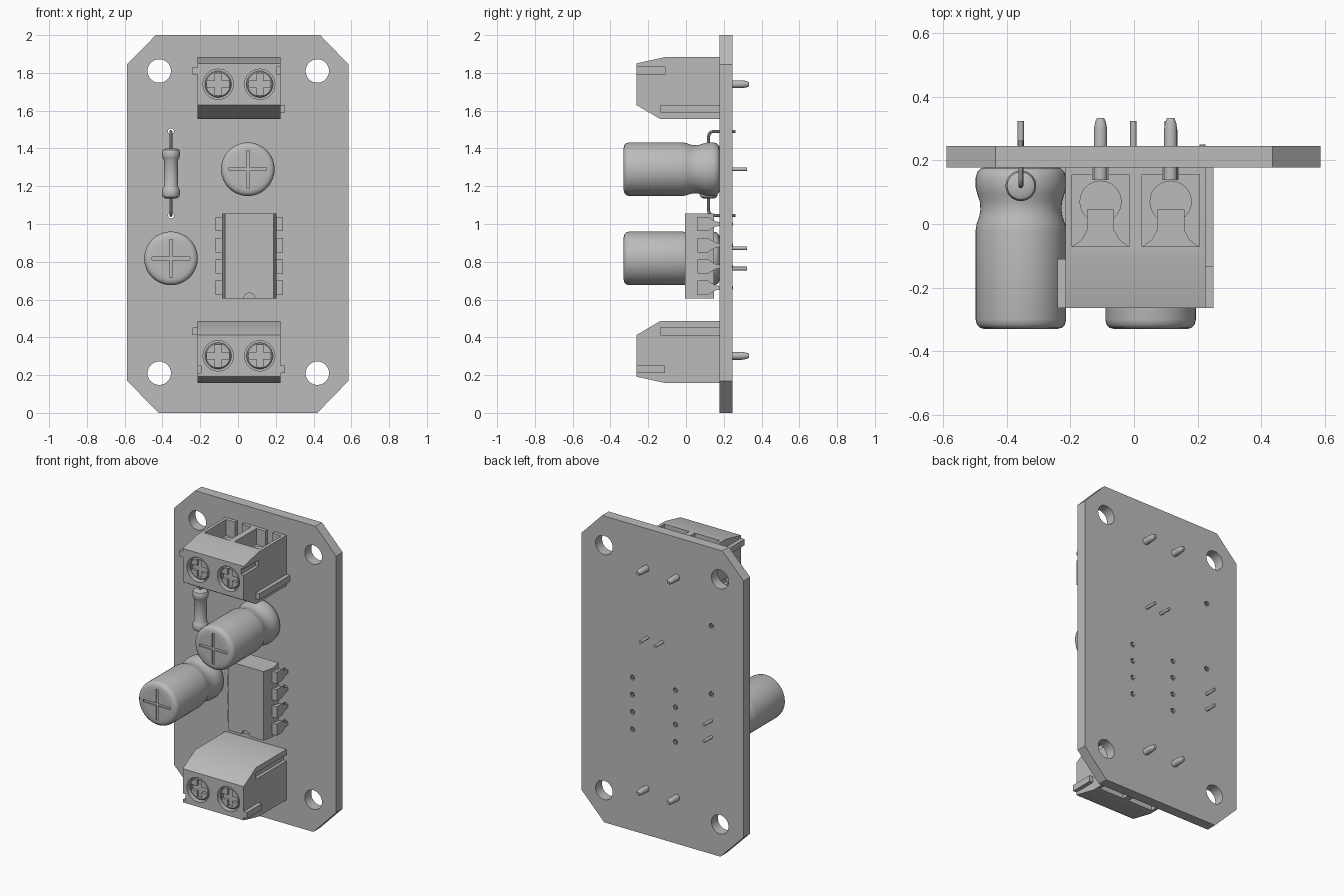
import bpy, bmesh
from math import pi, sin, cos, radians
from mathutils import Matrix, Vector

cube = bpy.data.objects.get("Cube")
if cube:
    bpy.data.objects.remove(cube, do_unlink=True)

GREY = (0.5, 0.5, 0.5, 1)
mat = bpy.data.materials.new("plain grey")
mat.use_nodes = True
mat.diffuse_color = GREY
mat.node_tree.nodes["Principled BSDF"].inputs["Base Color"].default_value = GREY


def finish(bm, name, angle=35):
    bmesh.ops.remove_doubles(bm, verts=bm.verts, dist=1e-5)
    bmesh.ops.recalc_face_normals(bm, faces=bm.faces)
    me = bpy.data.meshes.new(name)
    bm.to_mesh(me)
    bm.free()
    me.materials.append(mat)
    me.shade_smooth()
    me.set_sharp_from_angle(angle=radians(angle))
    ob = bpy.data.objects.new(name, me)
    bpy.context.collection.objects.link(ob)
    return ob


def prism(name, pts, axis, lo, hi):
    """Extrude a 2D outline along x (outline y,z), y (x,z) or z (x,y)."""
    def place(p, h):
        c = list(p)
        c.insert("xyz".index(axis), h)
        return c
    bm = bmesh.new()
    ends = [[bm.verts.new(place(p, h)) for p in pts] for h in (lo, hi)]
    for ring in ends:
        bm.faces.new(ring)
    n = len(pts)
    for i in range(n):
        j = (i + 1) % n
        bm.faces.new((ends[0][i], ends[0][j], ends[1][j], ends[1][i]))
    return finish(bm, name)


def box(name, x, y, z):
    return prism(name, [(x[0], z[0]), (x[1], z[0]), (x[1], z[1]), (x[0], z[1])], "y", *y)


def lathe(name, profile, x=0, z=0, seg=32):
    """Turn a (radius, y) profile round the y direction."""
    bm = bmesh.new()
    rings = []
    for r, y in profile:
        rings.append([bm.verts.new((x + r * cos(2 * pi * i / seg), y, z + r * sin(2 * pi * i / seg)))
                      for i in range(seg)])
    for a, b in zip(rings, rings[1:]):
        for i in range(seg):
            j = (i + 1) % seg
            bm.faces.new((a[i], a[j], b[j], b[i]))
    bm.faces.new(rings[0])
    bm.faces.new(rings[-1])
    return finish(bm, name)


def cut(ob, cutters):
    """Subtract the cutters, bake the result and delete them."""
    for c in cutters:
        c.hide_render = True
        m = ob.modifiers.new("cut", "BOOLEAN")
        m.operation, m.solver, m.object = "DIFFERENCE", "EXACT", c
    bpy.context.view_layer.update()
    dg = bpy.context.evaluated_depsgraph_get()
    me = bpy.data.meshes.new_from_object(ob.evaluated_get(dg))
    ob.modifiers.clear()
    ob.data = me
    me.shade_smooth()
    me.set_sharp_from_angle(angle=radians(35))
    for c in cutters:
        bpy.data.objects.remove(c, do_unlink=True)
    return ob


FRONT, BACK = 0.178, 0.245
RES_X, RES_Z = -0.355, (1.045, 1.49)
LEG_Z = (0.662, 0.775, 0.888, 1.0)
LEG_X = (-0.095, 0.215)

# Board with clipped corners, mounting holes and small lead holes
board = prism("board", [(-0.42, 0), (0.42, 0), (0.585, 0.17), (0.585, 1.845), (0.435, 2),
                        (-0.435, 2), (-0.588, 1.845), (-0.588, 0.17)], "y", FRONT, BACK)
holes = [(x, z, 0.062) for x in (-0.417, 0.42) for z in (0.21, 1.81)]
holes += [(RES_X, z, 0.016) for z in RES_Z]
holes += [(x, z, 0.016) for x in LEG_X for z in LEG_Z]
cut(board, [lathe("cutter", [(r, 0.1), (r, 0.3)], x, z, 32 if r > 0.05 else 12) for x, z, r in holes])


# Screw terminal blocks, the lower one turned upside down
def terminal(label, z, turn):
    parts = []
    body = prism(label + "_terminal_body",
                 [(FRONT, 0.165), (-0.105, 0.165), (-0.263, 0.13), (-0.263, -0.09),
                  (-0.135, -0.165), (FRONT, -0.165)], "x", -0.22, 0.22)
    cutters = [box("cutter", (0.2, 0.3), (-0.3, -0.11), (0.072, 0.112))]
    cutters.append(box("cutter", (-0.3, -0.2), (-0.135, 0.2), (-0.13, -0.09)))
    for x in (-0.11, 0.11):
        cutters += [
            lathe("cutter", [(0.08, -0.3), (0.08, -0.22)], x, 0.02),
            box("cutter", (x - 0.09, x + 0.09), (-0.07, 0.155), (0.06, 0.2)),
            box("cutter", (x - 0.025, x + 0.025), (0.14, 0.2), (0.02, 0.2)),
        ]
    parts.append(cut(body, cutters))
    parts.append(box(label + "_terminal_tab", (-0.245, -0.219), (-0.263, -0.11), (0.072, 0.112)))
    parts.append(box(label + "_terminal_rail", (0.219, 0.245), (-0.135, FRONT), (-0.13, -0.09)))
    for x, side in ((-0.11, "right"), (0.11, "left")):
        tag = f"{label}_{side}_"
        # Cross-slotted screw head
        screw = lathe(tag + "screw", [(0.064, -0.25), (0.07, -0.244), (0.07, -0.21)], x, 0.02)
        a, b = 0.058, 0.017
        cross = [(b, b), (b, a), (-b, a), (-b, b), (-a, b), (-a, -b),
                 (-b, -b), (-b, -a), (b, -a), (b, -b), (a, -b), (a, b)]
        cross = [(x + p, 0.02 + q) for p, q in cross]
        parts.append(cut(screw, [prism("cutter", cross, "y", -0.3, -0.232)]))
        # Wire clamp with a flared foot inside the opening
        clamp = [(-0.043, 0.045), (-0.043, -0.02), (-0.06, -0.05), (-0.088, -0.07)]
        clamp += [(-p, q) for p, q in reversed(clamp)]
        parts.append(prism(tag + "clamp", [(x + p, q) for p, q in clamp], "z", 0.05, 0.1))
        ring = lathe(tag + "wire_stop", [(0.066, -0.01), (0.066, 0.01)])
        ring.data.transform(Matrix.Translation((x, 0.07, 0.065)) @ Matrix.Rotation(pi / 2, 4, "X"))
        parts.append(ring)
        # Solder pin
        parts.append(lathe(tag + "pin", [(0.021, 0.14), (0.021, 0.295), (0.017, 0.32), (0.011, 0.333)],
                           x, 0.02, 16))
    for p in parts:
        if turn:
            p.data.transform(Matrix.Rotation(pi, 4, "Y"))
        p.location = (0.005, 0, z)


terminal("upper", 1.72, False)
terminal("lower", 0.322, True)


# Can capacitors with a rolled neck and scored end
def capacitor(label, x, z, leads):
    can = lathe(label + "_capacitor",
                [(0.112, -0.33), (0.128, -0.326), (0.138, -0.316), (0.142, -0.3), (0.142, -0.02),
                 (0.139, 0.0), (0.131, 0.022), (0.127, 0.045), (0.129, 0.07), (0.137, 0.095),
                 (0.142, 0.115), (0.142, 0.145), (0.137, 0.163), (0.125, 0.175), (0.11, FRONT)], x, z, 48)
    a, b = 0.1, 0.008
    cut(can, [box("cutter", (x - a, x + a), (-0.4, -0.322), (z - b, z + b)),
              box("cutter", (x - b, x + b), (-0.4, -0.322), (z - a, z + a))])
    for i, (dx, dz) in enumerate(leads):
        lathe(f"{label}_capacitor_lead_{i + 1}", [(0.01, 0.17), (0.01, 0.323)], x + dx, z + dz, 12)


capacitor("upper", 0.052, 1.29, [(-0.054, 0), (0.054, 0)])
capacitor("lower", -0.355, 0.818, [(0, -0.054), (0, 0.054)])

# Chip body with drafted sides and an index notch
chip = prism("chip_body", [(-0.068, -0.006), (0.188, -0.006), (0.205, 0.07), (0.188, 0.148),
                           (-0.068, 0.148), (-0.085, 0.07)], "z", 0.605, 1.055)
cut(chip, [lathe("cutter", [(0.03, -0.1), (0.03, 0.012)], 0.06, 0.605)])

# Chip legs: a shoulder out of the side, a tapering blade and a thin pin
for side, sx in (("right", -1), ("left", 1)):
    for i, z in enumerate(LEG_Z):
        tag = f"chip_{side}_leg_{i + 1}"
        xs = sorted(0.06 + sx * d for d in (0.155, 0.178))
        blade = [(0.06, -0.038), (0.115, -0.038), (0.155, -0.014), (FRONT, -0.01)]
        blade += [(y, -w) for y, w in reversed(blade)]
        prism(tag, [(y, z + w) for y, w in blade], "x", *xs)
        shoulder = sorted(0.06 + sx * d for d in (0.12, 0.17))
        box(tag + "_shoulder", shoulder, (0.06, 0.08), (z - 0.038, z + 0.038))
        lathe(tag + "_pin", [(0.009, 0.16), (0.009, 0.25)], 0.06 + sx * 0.155, z, 10)

# Resistor with bulbous ends
half = [(0.03, 0.132), (0.043, 0.125), (0.048, 0.112), (0.048, 0.092), (0.043, 0.08), (0.038, 0.07)]
resistor = lathe("resistor_body", half + [(r, -h) for r, h in reversed(half)])
resistor.location = (RES_X, 0.12, 1.268)
resistor.rotation_euler.x = pi / 2

# Resistor wire, bent at both ends into the board
for label, z, s in (("lower", RES_Z[0], 1), ("upper", RES_Z[1], -1)):
    cu = bpy.data.curves.new("wire", "CURVE")
    cu.dimensions = "3D"
    cu.bevel_depth, cu.bevel_resolution, cu.use_fill_caps = 0.008, 2, True
    path = [(0.12, z + s * 0.12)]
    path += [(0.145 - 0.025 * cos(t * pi / 8), z + s * 0.025 * (1 - sin(t * pi / 8))) for t in range(5)]
    path += [(0.262, z)]
    sp = cu.splines.new("POLY")
    sp.points.add(len(path) - 1)
    for p, (y, h) in zip(sp.points, path):
        p.co = (RES_X, y, h, 1)
    tmp = bpy.data.objects.new("wire", cu)
    bpy.context.collection.objects.link(tmp)
    bpy.context.view_layer.update()
    bm = bmesh.new()
    bm.from_mesh(tmp.to_mesh())
    tmp.to_mesh_clear()
    bpy.data.objects.remove(tmp, do_unlink=True)
    finish(bm, label + "_resistor_lead")
